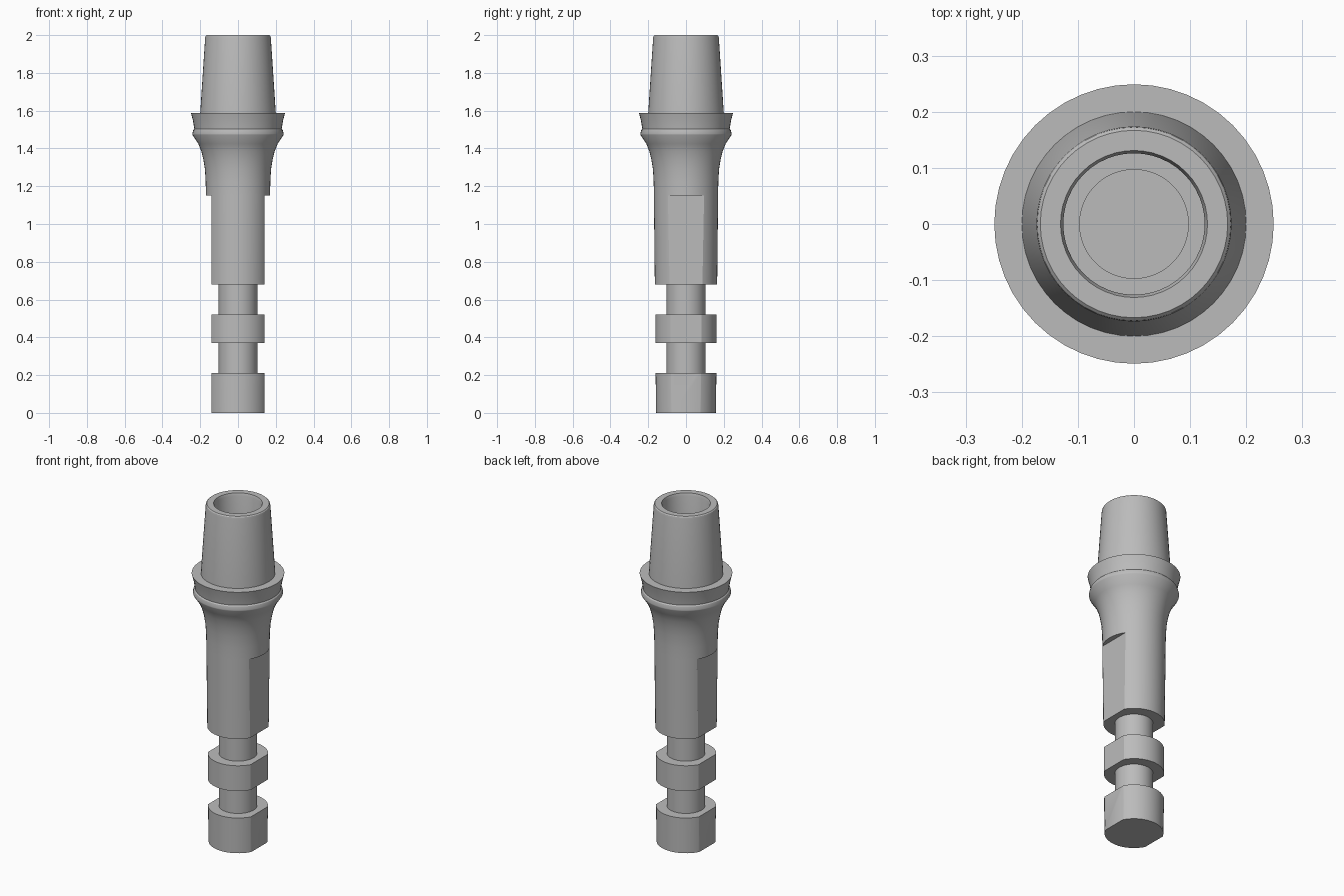
import bpy
import math

SIDES = 48

if "Cube" in bpy.data.objects:
    bpy.data.objects.remove(bpy.data.objects["Cube"], do_unlink=True)

metal = bpy.data.materials.new("plain grey metal")
metal.use_nodes = True
grey = (0.5, 0.5, 0.5, 1)
metal.diffuse_color = grey
metal.node_tree.nodes["Principled BSDF"].inputs["Base Color"].default_value = grey


def lathe(name, profile):
    """Turn (radius, height) points round z, closing both ends with a disc."""
    verts = [(r * math.cos(a), r * math.sin(a), z)
             for r, z in profile
             for a in (math.tau * i / SIDES for i in range(SIDES))]
    faces = [(k * SIDES + i, k * SIDES + (i + 1) % SIDES,
              (k + 1) * SIDES + (i + 1) % SIDES, (k + 1) * SIDES + i)
             for k in range(len(profile) - 1) for i in range(SIDES)]
    last = (len(profile) - 1) * SIDES
    faces += [tuple(reversed(range(SIDES))), tuple(range(last, last + SIDES))]
    mesh = bpy.data.meshes.new(name)
    mesh.from_pydata(verts, [], faces)
    mesh.update()
    mesh.materials.append(metal)
    obj = bpy.data.objects.new(name, mesh)
    bpy.context.collection.objects.link(obj)
    return obj


# Stepped stem: base, two necks and the locking ring
stem = [(0.158, 0), (0.161, 0.21), (0.103, 0.21), (0.103, 0.37),
        (0.162, 0.37), (0.162, 0.52), (0.103, 0.52), (0.103, 0.68)]
# Shank flaring up to the lip
shank = [(0.165, 0.68), (0.17, 1.15), (0.171, 1.22), (0.175, 1.29),
         (0.183, 1.34), (0.194, 1.385), (0.21, 1.425), (0.241, 1.472)]
# Lip, shallow groove and collar
collar = [(0.242, 1.478), (0.237, 1.497), (0.231, 1.503),
          (0.233, 1.515), (0.239, 1.55), (0.249, 1.588), (0.2, 1.588)]
# Tapered post with a softened rim
post = [(0.174, 1.985), (0.172, 1.995), (0.167, 2.0)]
# Stepped bore
bore = [(0.131, 2.0), (0.126, 1.985), (0.126, 1.45), (0.097, 1.45), (0.097, 1.2)]

body = lathe("abutment_body", stem + shank + collar + post + bore)

# Flats milled on both sides of the shank, ring and base
for side, word in ((-1, "right"), (1, "left")):
    bpy.ops.mesh.primitive_cube_add(size=1, location=(side * 0.34, 0, 0.525))
    cutter = bpy.context.object
    cutter.name = word + "_flat_cutter"
    cutter.scale = (0.4, 0.8, 1.25)
    cutter.hide_render = True
    mod = body.modifiers.new(word + " flat", 'BOOLEAN')
    mod.operation = 'DIFFERENCE'
    mod.solver = 'EXACT'
    mod.object = cutter
    bpy.context.view_layer.objects.active = body
    bpy.ops.object.modifier_apply(modifier=mod.name)
    bpy.data.objects.remove(cutter, do_unlink=True)

bpy.ops.object.select_all(action='DESELECT')
body.select_set(True)
bpy.context.view_layer.objects.active = body
bpy.ops.object.shade_smooth_by_angle(angle=math.radians(30))
